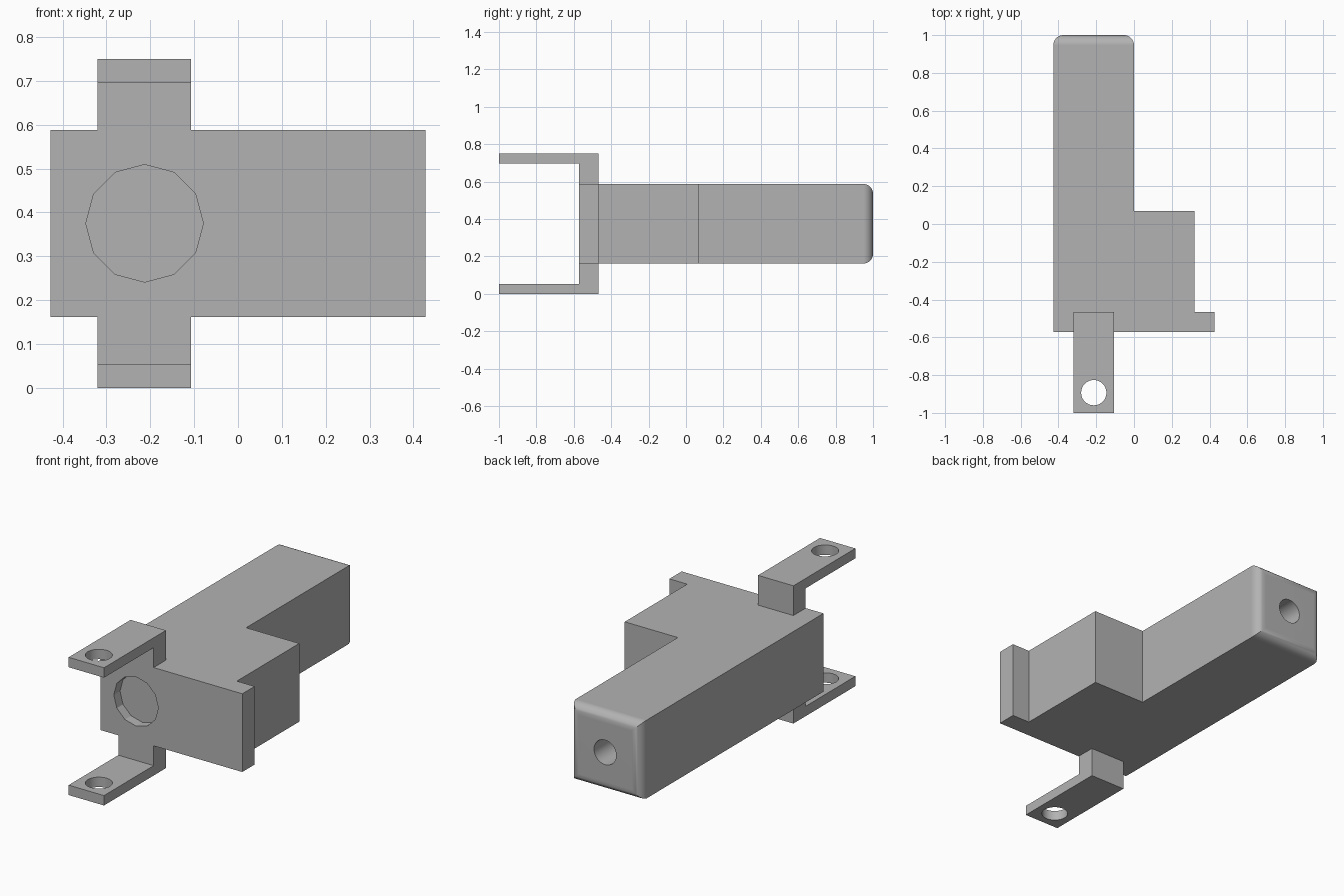
import bpy, bmesh
from math import radians, pi
from mathutils import Matrix, Vector

old = bpy.data.objects.get("Cube")
if old:
    bpy.data.objects.remove(old, do_unlink=True)

grey = bpy.data.materials.new("plain grey")
grey.use_nodes = True
colour = (0.45, 0.45, 0.45, 1)
grey.diffuse_color = colour
grey.node_tree.nodes["Principled BSDF"].inputs["Base Color"].default_value = colour

MID_Z, AXIS_X = 0.375, -0.213
LOW, HIGH = 0.162, 0.588
FRONT, FLANGE_BACK = -0.573, -0.467


def finish(name, bm):
    bmesh.ops.recalc_face_normals(bm, faces=bm.faces)
    mesh = bpy.data.meshes.new(name)
    bm.to_mesh(mesh)
    bm.free()
    mesh.materials.append(grey)
    ob = bpy.data.objects.new(name, mesh)
    bpy.context.collection.objects.link(ob)
    return ob


def prism(points, depth):
    """Extrude a closed outline of 3D points along a vector."""
    bm = bmesh.new()
    face = bm.faces.new([bm.verts.new(p) for p in points])
    ext = bmesh.ops.extrude_face_region(bm, geom=[face])
    verts = [g for g in ext["geom"] if isinstance(g, bmesh.types.BMVert)]
    bmesh.ops.translate(bm, verts=verts, vec=Vector(depth))
    return bm


def cylinder(name, centre, radius, depth, sides, axis):
    bm = bmesh.new()
    turn = Matrix.Rotation(pi / 2, 4, "X") if axis == "y" else Matrix()
    bmesh.ops.create_cone(bm, cap_ends=True, segments=sides, radius1=radius,
                          radius2=radius, depth=depth,
                          matrix=Matrix.Translation(centre) @ turn)
    return finish(name, bm)


def combine(target, other, operation):
    """Apply a boolean and remove the helper."""
    mod = target.modifiers.new("join", "BOOLEAN")
    mod.operation, mod.object, mod.solver = operation, other, "EXACT"
    bpy.context.view_layer.objects.active = target
    bpy.ops.object.modifier_apply(modifier=mod.name)
    bpy.data.objects.remove(other, do_unlink=True)


# Housing: stepped plan outline with the front flange
plan = [(-0.427, FRONT), (0.427, FRONT), (0.427, FLANGE_BACK), (0.32, FLANGE_BACK),
        (0.32, 0.07), (0, 0.07), (0, 1), (-0.427, 1)]
bm = prism([(x, y, LOW) for x, y in plan], (0, 0, HIGH - LOW))
back_edges = [e for e in bm.edges if all(v.co.y > 0.99 for v in e.verts)]
bmesh.ops.bevel(bm, geom=back_edges, offset=0.053, segments=8, profile=0.5,
                affect="EDGES")
housing = finish("housing", bm)

# Mounting brackets: an L profile, mirrored above and below
for side in (1, -1):
    profile = [(FRONT, 0.15), (FLANGE_BACK, 0.15), (FLANGE_BACK, 0.375),
               (-1, 0.375), (-1, 0.321), (FRONT, 0.321)]
    arm = finish("bracket", prism([(-0.32, y, MID_Z + side * z) for y, z in profile],
                                  (0.213, 0, 0)))
    hole = cylinder("bracket_hole", (AXIS_X, -0.893, MID_Z + side * 0.348),
                    0.067, 0.2, 32, "z")
    combine(arm, hole, "DIFFERENCE")
    combine(housing, arm, "UNION")

# Twelve-sided front recess and round back hole
combine(housing, cylinder("front_recess", (AXIS_X, FRONT, MID_Z), 0.134, 0.107, 12, "y"),
        "DIFFERENCE")
combine(housing, cylinder("back_hole", (AXIS_X, 1, MID_Z), 0.067, 0.42, 32, "y"),
        "DIFFERENCE")

# Smooth the rounded end and holes, keep the flat faces flat
bpy.ops.object.select_all(action="DESELECT")
housing.select_set(True)
bpy.context.view_layer.objects.active = housing
bpy.ops.object.shade_smooth_by_angle(angle=radians(25))
weighted = housing.modifiers.new("flat faces", "WEIGHTED_NORMAL")
weighted.keep_sharp = True
